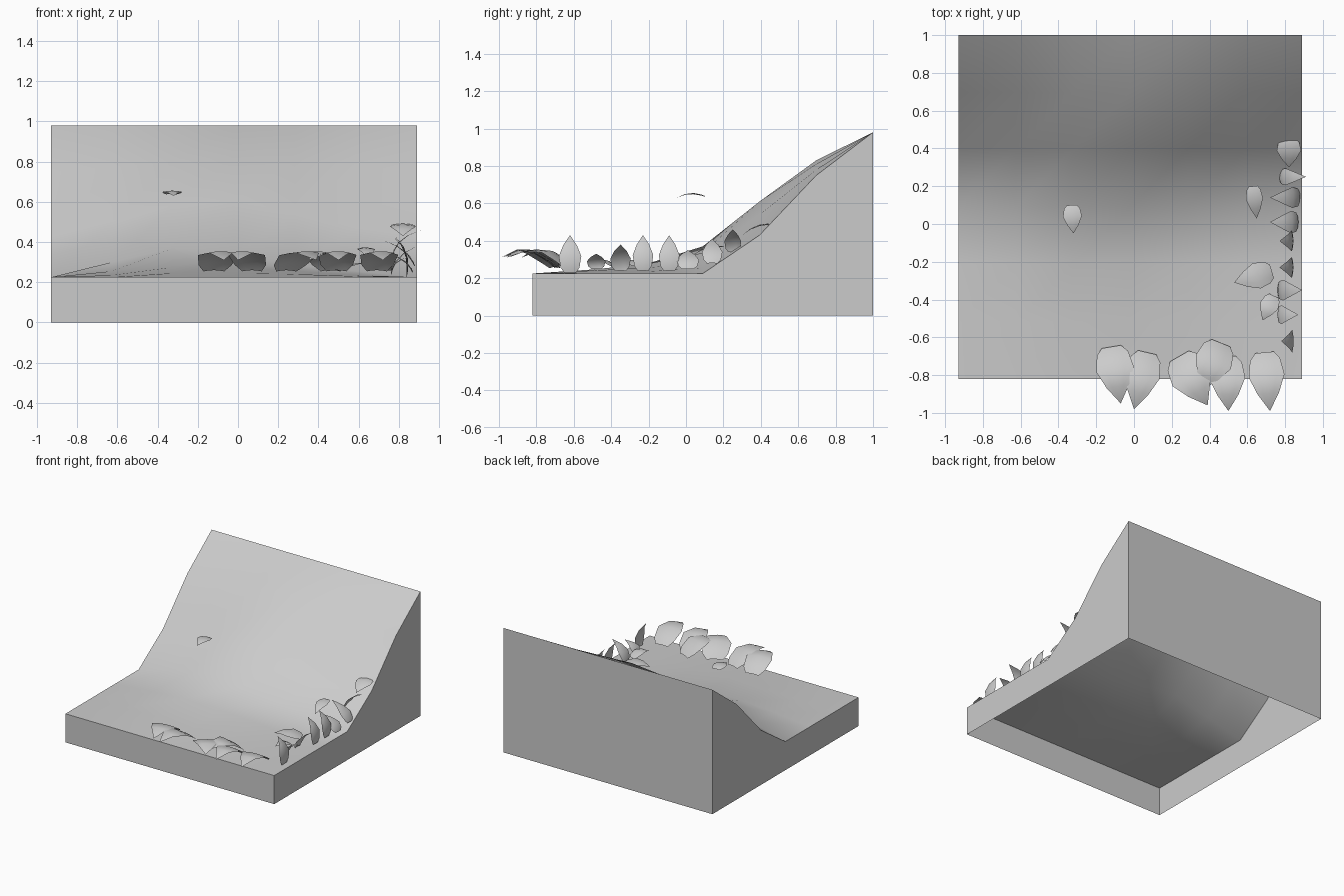
import bpy
import bmesh
from mathutils import Vector

cube = bpy.data.objects.get("Cube")
if cube:
    bpy.data.objects.remove(cube, do_unlink=True)

grey = bpy.data.materials.new("plain grey")
grey.use_nodes = True
grey.diffuse_color = (0.6, 0.6, 0.6, 1)
grey.node_tree.nodes["Principled BSDF"].inputs["Base Color"].default_value = (0.6, 0.6, 0.6, 1)


def make_object(name, bm):
    mesh = bpy.data.meshes.new(name)
    bm.to_mesh(mesh)
    bm.free()
    mesh.materials.append(grey)
    obj = bpy.data.objects.new(name, mesh)
    bpy.context.collection.objects.link(obj)
    return obj


def grid_faces(bm, rows, smooth=True):
    for a, b in zip(rows, rows[1:]):
        for i in range(len(a) - 1):
            corners = list(dict.fromkeys((a[i], a[i + 1], b[i + 1], b[i])))
            bm.faces.new(corners).smooth = smooth


# Ground: side profile plus a gentle ridge, one row per step in depth
X0, X1, Y0, Y1 = -0.93, 0.89, -0.82, 1.0
profile = [0.225, 0.225, 0.225, 0.225, 0.43, 0.75, 0.98]
ridge = [
    [0, 0, 0, 0, 0],
    [0.01, 0.02, 0.02, 0.015, 0.005],
    [0.03, 0.05, 0.05, 0.03, 0.01],
    [0.075, 0.145, 0.11, 0.06, 0.03],
    [0.07, 0.15, 0.18, 0.11, 0.04],
    [0.02, 0.05, 0.08, 0.06, 0.03],
    [0, 0, 0, 0, 0],
]
bm = bmesh.new()
rows = []
for j, (z, bumps) in enumerate(zip(profile, ridge)):
    y = Y0 + (Y1 - Y0) * j / 6
    rows.append([bm.verts.new((X0 + (X1 - X0) * i / 6, y, z + h))
                 for i, h in enumerate([0] + bumps + [0])])
grid_faces(bm, rows)
make_object("ground_surface", bm)

# Skirt: four straight walls, open underneath
bm = bmesh.new()
depth = [(Y0 + (Y1 - Y0) * j / 6, z) for j, z in enumerate(profile)]
outlines = [
    [(X0, Y0, profile[0]), (X1, Y0, profile[0])],
    [(X1, y, z) for y, z in depth],
    [(X1, Y1, profile[-1]), (X0, Y1, profile[-1])],
    [(X0, y, z) for y, z in reversed(depth)],
]
for top in outlines:
    low = [(top[0][0], top[0][1], 0), (top[-1][0], top[-1][1], 0)]
    bm.faces.new([bm.verts.new(p) for p in low + top[::-1]])
make_object("skirt_walls", bm)


# Petal: curled, pointed sheet running from a broad base to a tip
SHAPE = [(0, 0.26), (0.12, 0.42), (0.4, 0.5), (0.7, 0.3), (1, 0)]


def petal(name, base, tip, width, bulge, cup=0.12):
    base, tip, bulge = Vector(base), Vector(tip), Vector(bulge)
    side = (tip - base).cross(bulge).normalized()
    bm = bmesh.new()
    rows = []
    for t, half in SHAPE:
        spine = base.lerp(tip, t) + bulge * 4 * t * (1 - t)
        if half == 0:
            rows.append([bm.verts.new(spine)] * 5)
            continue
        rows.append([bm.verts.new(spine + side * (width * half * k)
                                  - bulge.normalized() * (width * half * cup * k * k))
                     for k in (-1, -0.5, 0, 0.5, 1)])
    for a, b in zip(rows, rows[1:]):
        for i in range(4):
            corners = list(dict.fromkeys((a[i], a[i + 1], b[i + 1], b[i])))
            bm.faces.new(corners).smooth = True
    make_object(name, bm)


# Front row: arched over the front edge (base x, base y, tip x, tip y, width)
front = [
    (-0.12, -0.65, -0.07, -0.95, 0.2),
    (0.07, -0.68, 0.0, -0.98, 0.19),
    (0.24, -0.7, 0.39, -0.96, 0.22),
    (0.46, -0.63, 0.36, -0.88, 0.2),
    (0.49, -0.7, 0.5, -0.99, 0.19),
    (0.69, -0.68, 0.72, -0.99, 0.19),
]
for n, (bx, by, tx, ty, w) in enumerate(front):
    petal(f"front_petal_{n + 1}", (bx, by, 0.26), (tx, ty, 0.31), w, (0, 0, 0.07))

# Side row: standing upright (y, base x, base z, tip x, tip z, width)
side_row = [
    (-0.62, 0.84, 0.23, 0.78, 0.43, 0.12),
    (-0.48, 0.76, 0.25, 0.87, 0.33, 0.1),
    (-0.35, 0.76, 0.24, 0.89, 0.38, 0.11),
    (-0.23, 0.84, 0.24, 0.77, 0.43, 0.11),
    (-0.09, 0.84, 0.24, 0.77, 0.43, 0.11),
    (0.01, 0.87, 0.25, 0.72, 0.35, 0.12),
    (0.14, 0.88, 0.28, 0.72, 0.41, 0.11),
    (0.25, 0.77, 0.34, 0.91, 0.46, 0.09),
]
for n, (y, bx, bz, tx, tz, w) in enumerate(side_row):
    lean = 0.03 if tx < bx else -0.03
    petal(f"side_petal_{n + 1}", (bx, y, bz), (tx, y, tz), w, (lean, 0, 0.01))

# Loose petals
petal("upper_petal", (0.82, 0.45, 0.49), (0.82, 0.3, 0.43), 0.13, (0, 0, 0.02))
petal("floating_petal", (-0.33, 0.1, 0.64), (-0.32, -0.05, 0.63), 0.1, (0, 0, 0.02))
petal("slope_petal", (0.63, 0.2, 0.37), (0.65, 0.03, 0.32), 0.09, (0, 0, 0.02))
petal("fallen_petal", (0.73, -0.25, 0.27), (0.53, -0.31, 0.27), 0.14, (0, 0, 0.03))
petal("small_petal", (0.74, -0.38, 0.26), (0.68, -0.51, 0.28), 0.1, (0, 0, 0.03))
